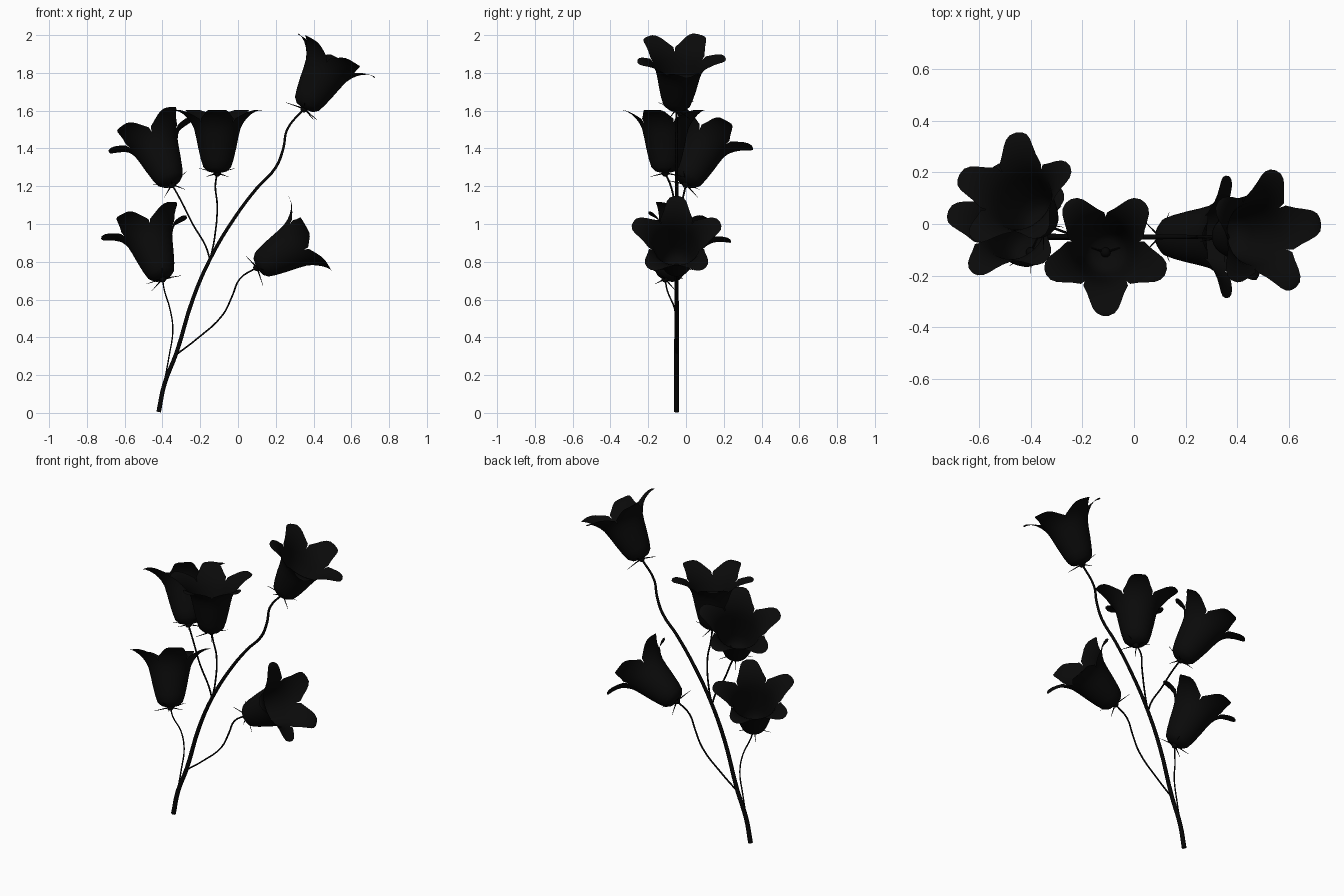
import bpy, bmesh, math
from mathutils import Vector, Matrix

if "Cube" in bpy.data.objects:
    bpy.data.objects.remove(bpy.data.objects["Cube"])


def material(name, value):
    m = bpy.data.materials.new(name)
    m.use_nodes = True
    colour = (value, value, value, 1)
    m.diffuse_color = colour
    m.node_tree.nodes["Principled BSDF"].inputs["Base Color"].default_value = colour
    return m


PETAL = material("petal black", 0.003)
STEM = material("stem black", 0.0015)

# Bell profile: radius, height along the axis, half angle of one petal
PROFILE = [(0.015, 0.0, 36), (0.05, 0.008, 36), (0.073, 0.03, 36), (0.086, 0.07, 36),
           (0.1, 0.13, 36), (0.112, 0.19, 36), (0.123, 0.235, 36), (0.138, 0.265, 36),
           (0.155, 0.288, 34), (0.175, 0.308, 24), (0.2, 0.324, 17.5),
           (0.222, 0.332, 13), (0.238, 0.334, 8.5), (0.246, 0.331, 3)]
COLUMNS = 8


def frame(base, axis, ref):
    """Matrix with z along the axis and x towards the first petal."""
    z = Vector(axis).normalized()
    x = Vector(ref)
    x = (x - z * x.dot(z)).normalized()
    m = Matrix((x, z.cross(x), z)).transposed().to_4x4()
    m.translation = base
    return m


def finish(name, bm, mat, matrix):
    bmesh.ops.remove_doubles(bm, verts=bm.verts, dist=0.0005)
    bmesh.ops.transform(bm, matrix=matrix, verts=bm.verts)
    for f in bm.faces:
        f.smooth = True
    mesh = bpy.data.meshes.new(name)
    bm.to_mesh(mesh)
    bm.free()
    mesh.materials.append(mat)
    bpy.context.collection.objects.link(bpy.data.objects.new(name, mesh))


def bell(name, matrix):
    bm = bmesh.new()
    for petal in range(5):
        rows = []
        for r, h, half in PROFILE:
            row = []
            for c in range(COLUMNS + 1):
                a = math.radians(72 * petal + half * (2 * c / COLUMNS - 1))
                row.append(bm.verts.new((r * math.cos(a), r * math.sin(a), h)))
            rows.append(row)
        for low, high in zip(rows, rows[1:]):
            for c in range(COLUMNS):
                bm.faces.new((low[c], low[c + 1], high[c + 1], high[c]))
    finish(name + "_bell", bm, PETAL, matrix)


def calyx(name, matrix):
    # Knob under the bell with five thin sepals between the petals
    bm = bmesh.new()
    bmesh.ops.create_uvsphere(bm, u_segments=10, v_segments=6, radius=0.02)
    for i in range(5):
        out = Vector((math.cos(math.radians(72 * i + 36)), math.sin(math.radians(72 * i + 36)), 0))
        tip = out * 0.1 + Vector((0, 0, 0.025 if i % 2 else -0.02))
        turn = out.to_track_quat('Z', 'Y') if tip.length == 0 else tip.to_track_quat('Z', 'Y')
        bmesh.ops.create_cone(bm, segments=5, radius1=0.005, radius2=0.0008, depth=tip.length,
                              cap_ends=True,
                              matrix=Matrix.Translation(tip / 2) @ turn.to_matrix().to_4x4())
    finish(name + "_calyx", bm, STEM, matrix)


def stem(name, points, thick, thin):
    curve = bpy.data.curves.new(name, 'CURVE')
    curve.dimensions = '3D'
    curve.bevel_depth = 1
    curve.bevel_resolution = 1
    curve.resolution_u = 4
    curve.use_fill_caps = True
    spline = curve.splines.new('BEZIER')
    spline.bezier_points.add(len(points) - 1)
    for i, (p, co) in enumerate(zip(spline.bezier_points, points)):
        p.co = co
        p.handle_left_type = p.handle_right_type = 'AUTO'
        p.radius = thick + (thin - thick) * i / (len(points) - 1)
    curve.materials.append(STEM)
    bpy.context.collection.objects.link(bpy.data.objects.new(name, curve))


# Flowers: base, axis, direction of the first petal
FLOWERS = {
    "middle_flower": ((-0.11, -0.11, 1.27), (0, 0, 1), (0, -1, 0)),
    "top_flower": ((0.35, -0.05, 1.61), (0.5, 0.05, 0.87), (0.2, 0.04, -0.12)),
    "right_flower": ((0.1, -0.05, 0.77), (0.87, 0, 0.5), (0, 0, 1)),
    "lower_left_flower": ((-0.4, -0.11, 0.71), (-0.28, 0.37, 0.88), (-0.22, 0.02, -0.1)),
    "upper_left_flower": ((-0.35, 0, 1.21), (-0.36, 0.39, 0.85), (0.03, 0.22, -0.115)),
}
for name, placement in FLOWERS.items():
    m = frame(*placement)
    bell(name, m)
    calyx(name, m)

# Main stem and its branches
Y = -0.05
stem("main_stem", [(x, Y, z) for x, z in (
    (-0.42, 0.005), (-0.39, 0.15), (-0.325, 0.32), (-0.24, 0.6), (-0.145, 0.82), (-0.02, 1.03),
    (0.1, 1.19), (0.2, 1.3), (0.24, 1.4), (0.26, 1.5), (0.35, 1.61))], 0.014, 0.006)
stem("right_branch", [(x, Y, z) for x, z in (
    (-0.325, 0.31), (-0.22, 0.39), (-0.08, 0.52), (-0.03, 0.62), (0.01, 0.71), (0.1, 0.77))],
    0.005, 0.005)
stem("lower_left_branch", [(-0.395, Y, 0.14), (-0.365, Y, 0.3), (-0.345, Y, 0.44),
                           (-0.36, -0.06, 0.55), (-0.39, -0.1, 0.65), (-0.4, -0.11, 0.71)],
     0.004, 0.004)
stem("middle_branch", [(-0.148, Y, 0.81), (-0.125, Y, 0.92), (-0.11, -0.06, 1.1),
                       (-0.12, -0.08, 1.2), (-0.11, -0.11, 1.27)], 0.005, 0.005)
stem("upper_left_branch", [(-0.148, Y, 0.81), (-0.17, Y, 0.88), (-0.24, -0.04, 1.0),
                           (-0.3, -0.02, 1.12), (-0.35, 0, 1.21)], 0.005, 0.005)
